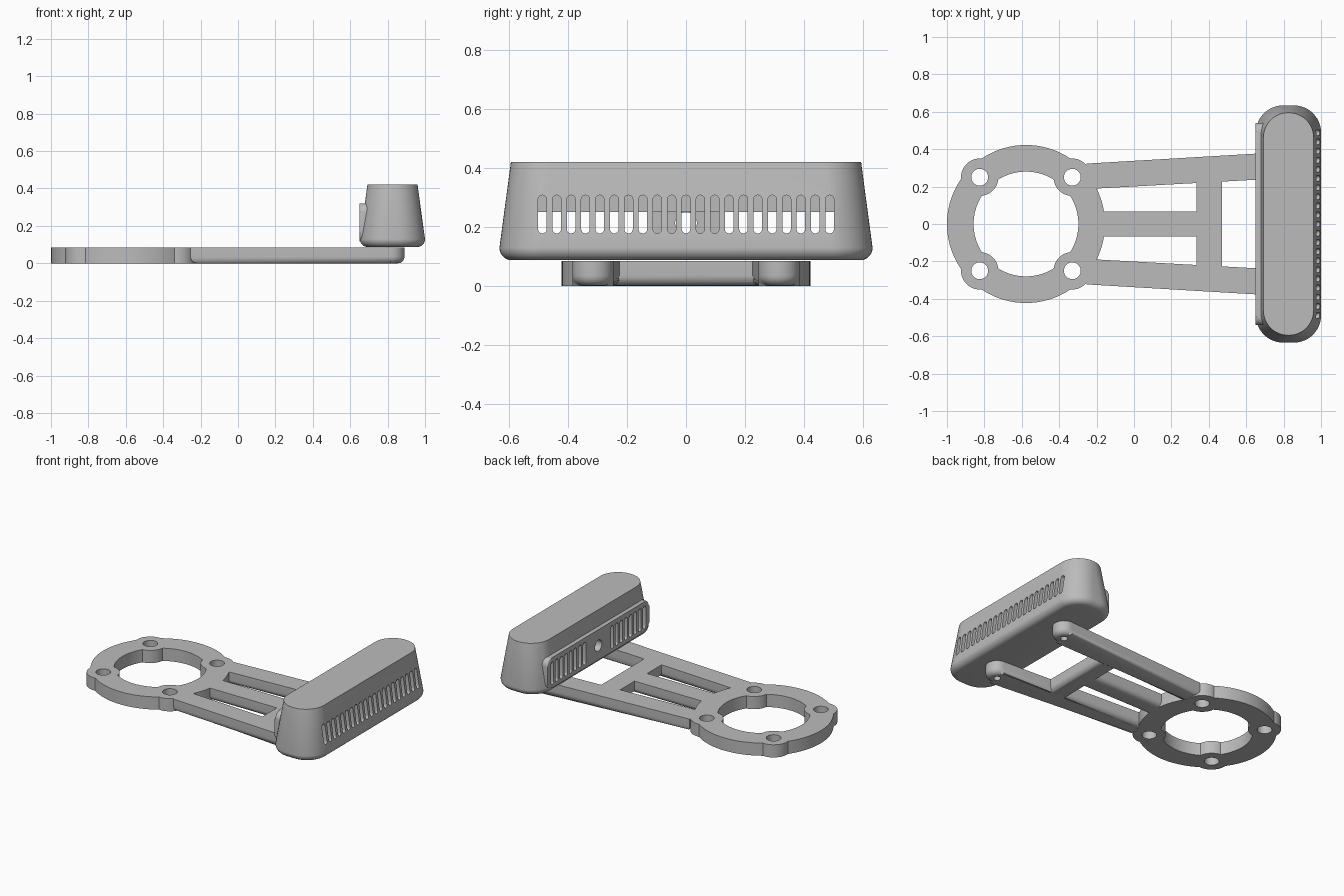
import bpy, bmesh, math
from mathutils import Matrix, Vector

old = bpy.data.objects.get("Cube")
if old:
    bpy.data.objects.remove(old, do_unlink=True)

grey = bpy.data.materials.new("plain grey")
grey.use_nodes = True
COLOUR = (0.5, 0.5, 0.5, 1)
grey.diffuse_color = COLOUR
grey.node_tree.nodes["Principled BSDF"].inputs["Base Color"].default_value = COLOUR

TO_X = Matrix(((0, 0, 1, 0), (1, 0, 0, 0), (0, 1, 0, 0), (0, 0, 0, 1)))


def finish(name, bm):
    bmesh.ops.recalc_face_normals(bm, faces=bm.faces)
    mesh = bpy.data.meshes.new(name)
    bm.to_mesh(mesh)
    bm.free()
    mesh.materials.append(grey)
    ob = bpy.data.objects.new(name, mesh)
    bpy.context.collection.objects.link(ob)
    return ob


def circle(r, cx=0, cy=0, n=48):
    return [(cx + r * math.cos(2 * math.pi * i / n), cy + r * math.sin(2 * math.pi * i / n)) for i in range(n)]


def rounded(hx, hy, r, cx=0, cy=0, n=8):
    """Rounded rectangle outline, counter-clockwise."""
    pts = []
    for k, (sx, sy) in enumerate(((1, 1), (-1, 1), (-1, -1), (1, -1))):
        for i in range(n + 1):
            a = math.pi / 2 * (k + i / n)
            pts.append((cx + sx * (hx - r) + r * math.cos(a), cy + sy * (hy - r) + r * math.sin(a)))
    return pts


def add_prism(bm, outline, z0, z1, fillet=0, matrix=None):
    """Extrude an outline; optionally round the edges of its lower face."""
    low = [bm.verts.new((x, y, z0)) for x, y in outline]
    top = [bm.verts.new((x, y, z1)) for x, y in outline]
    n = len(outline)
    if matrix:
        for v in low + top:
            v.co = matrix @ v.co
    base = bm.faces.new(low[::-1])
    bm.faces.new(top)
    for i in range(n):
        j = (i + 1) % n
        bm.faces.new((low[i], low[j], top[j], top[i]))
    if fillet:
        bmesh.ops.bevel(bm, geom=list(base.edges), offset=fillet, segments=6, profile=0.5, affect='EDGES')


def prism(name, outlines, z0, z1, fillet=0, matrix=None):
    bm = bmesh.new()
    for o in outlines:
        add_prism(bm, o, z0, z1, fillet, matrix)
    return finish(name, bm)


def boolean(target, other, op):
    mod = target.modifiers.new("cut", 'BOOLEAN')
    mod.operation, mod.solver, mod.object = op, 'EXACT', other
    bpy.ops.object.select_all(action='DESELECT')
    target.select_set(True)
    bpy.context.view_layer.objects.active = target
    bpy.ops.object.modifier_apply(modifier=mod.name)
    bpy.data.objects.remove(other, do_unlink=True)


def smooth(ob):
    bpy.ops.object.select_all(action='DESELECT')
    ob.select_set(True)
    bpy.context.view_layer.objects.active = ob
    bpy.ops.object.shade_smooth_by_angle(angle=math.radians(30))


# Mounting ring with four screw lugs
T = 0.085
CX = -0.5775
lugs = [(CX + sx * 0.2475, sy * 0.25) for sx in (-1, 1) for sy in (-1, 1)]
frame = prism("mounting_frame", [circle(0.4225, CX, 0, 96)], 0, T)
boolean(frame, prism("ring_opening", [circle(0.28, CX, 0, 96)], -0.1, 0.2), 'DIFFERENCE')
for x, y in lugs:
    boolean(frame, prism("lug", [circle(0.1, x, y)], 0, T), 'UNION')

# Two splayed arms with rounded ends
TIP = Vector((0.82, 0.316))
for side in (-1, 1):
    root = Vector((-0.25, 0.255))
    d = (TIP - root).normalized()
    nrm = Vector((-d.y, d.x))
    outline = [root + nrm * 0.068, root - nrm * 0.068]
    for i in range(17):
        a = math.pi * (i / 16 - 0.5)
        outline.append(TIP + (d * math.cos(a) + nrm * math.sin(a)) * 0.07)
    pts = [(p.x, p.y * side) for p in outline]
    arm = prism("arm", [pts if side > 0 else pts[::-1]], 0, T, 0.035)
    boolean(frame, arm, 'UNION')

# Cross bar and centre strut
bars = [((0.335, 0.47), 0.27), ((-0.2, 0.4), 0.067)]
for (x0, x1), hy in bars:
    bar = prism("bar", [[(x0, -hy), (x1, -hy), (x1, hy), (x0, hy)]], 0, T, 0.035)
    boolean(frame, bar, 'UNION')

# Screw holes in the lugs and arm tips
holes = [circle(0.045, x, y, 32) for x, y in lugs] + [circle(0.022, TIP.x, s * TIP.y, 24) for s in (-1, 1)]
boolean(frame, prism("screw_holes", holes, -0.1, 0.2), 'DIFFERENCE')
smooth(frame)

# Tapered housing with a rounded lower edge
BX, Z0, Z1, R = 0.826, 0.087, 0.42, 0.042
levels = []
for i in range(8):
    a = math.pi / 2 * i / 7
    inset = R * (1 - math.sin(a))
    levels.append((0.174 - inset, 0.634 - inset, 0.145 - inset, Z0 + R * (1 - math.cos(a))))
levels.append((0.134, 0.595, 0.132, Z1))
bm = bmesh.new()
rings = [[bm.verts.new((x, y, z)) for x, y in rounded(hx, hy, r, BX, 0, 12)] for hx, hy, r, z in levels]
for a, b in zip(rings, rings[1:]):
    for i in range(len(a)):
        j = (i + 1) % len(a)
        bm.faces.new((a[i], a[j], b[j], b[i]))
bm.faces.new(rings[0][::-1])
bm.faces.new(rings[-1])
housing = finish("sensor_housing", bm)

# Raised vent panel on the inner side
panel = prism("vent_panel", [rounded(0.54, 0.102, 0.045, 0, 0.218)], 0.65, 0.75, 0.012, TO_X)
boolean(housing, panel, 'UNION')

# Hollow interior
cavity = prism("cavity", [rounded(0.133, 0.57, 0.08, BX, 0)], 0.12, 0.25)
boolean(housing, cavity, 'DIFFERENCE')

# Vent slots: full row outside, two groups inside around a round port
STEP = 0.0488
outer = [rounded(0.0145, 0.065, 0.0144, k * STEP, 0.243, 5) for k in range(-10, 11)]
inner = [rounded(0.0145, 0.075, 0.0144, k * STEP, 0.215, 5) for k in range(-10, 11) if abs(k) > 2]
inner.append(circle(0.037, 0, 0.213, 32))
boolean(housing, prism("outer_slots", outer, 0.935, 1.1, 0, TO_X), 'DIFFERENCE')
boolean(housing, prism("inner_slots", inner, 0.55, 0.72, 0, TO_X), 'DIFFERENCE')
smooth(housing)
